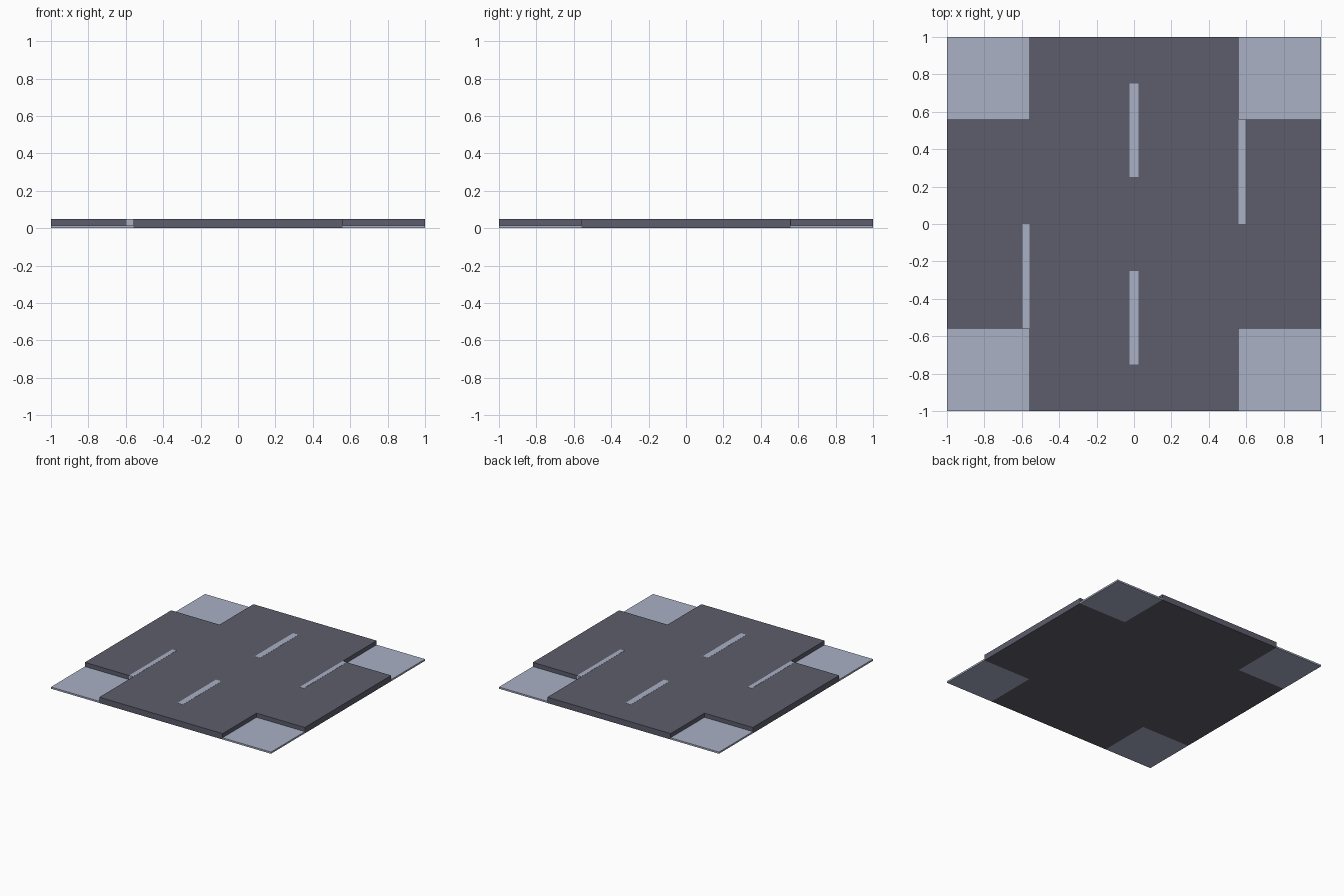
import bpy, bmesh

if "Cube" in bpy.data.objects:
    bpy.data.objects.remove(bpy.data.objects["Cube"])

def material(name, rgb):
    m = bpy.data.materials.new(name)
    m.diffuse_color = (*rgb, 1)
    m.use_nodes = True
    m.node_tree.nodes["Principled BSDF"].inputs["Base Color"].default_value = m.diffuse_color
    return m

DARK = material("asphalt", (0.11, 0.11, 0.15))
LIGHT = material("pale_grey", (0.40, 0.44, 0.56))
E, TOP, PAD = 0.56, 0.048, 0.014   # road half width, road height, corner height

def prism(name, outline, z0, z1, mat):
    bm = bmesh.new()
    f = bm.faces.new([bm.verts.new((x, y, z0)) for x, y in outline])
    ext = bmesh.ops.extrude_face_region(bm, geom=[f])
    verts = [v for v in ext["geom"] if isinstance(v, bmesh.types.BMVert)]
    bmesh.ops.translate(bm, verts=verts, vec=(0, 0, z1 - z0))
    bmesh.ops.recalc_face_normals(bm, faces=bm.faces)
    me = bpy.data.meshes.new(name)
    bm.to_mesh(me)
    bm.free()
    me.materials.append(mat)
    ob = bpy.data.objects.new(name, me)
    bpy.context.collection.objects.link(ob)
    return ob

def slab(name, x0, x1, y0, y1, z0, z1, mat):
    return prism(name, [(x0, y0), (x1, y0), (x1, y1), (x0, y1)], z0, z1, mat)

# Cross-shaped raised road
quarter = [(1, -E), (1, E), (E, E)]
cross = []
for c, s in ((1, 0), (0, 1), (-1, 0), (0, -1)):
    cross += [(c * x - s * y, s * x + c * y) for x, y in quarter]
prism("road_crossing", cross, 0, TOP, DARK)

# Low corner pads
for sx in (-1, 1):
    for sy in (-1, 1):
        xs, ys = sorted((sx * E, sx)), sorted((sy * E, sy))
        slab("corner_pad", *xs, *ys, 0, PAD, LIGHT)

# Lane dashes and stop lines, inlaid into the road top
for s in (-1, 1):
    ys = sorted((s * 0.25, s * 0.75))
    slab("lane_dash", -0.025, 0.025, *ys, TOP - 0.01, TOP + 0.001, LIGHT)
    xs, ys = sorted((s * E, s * 0.597)), sorted((0, s * (E + 0.001)))
    slab("stop_line", *xs, *ys, PAD, TOP + 0.001, LIGHT)
